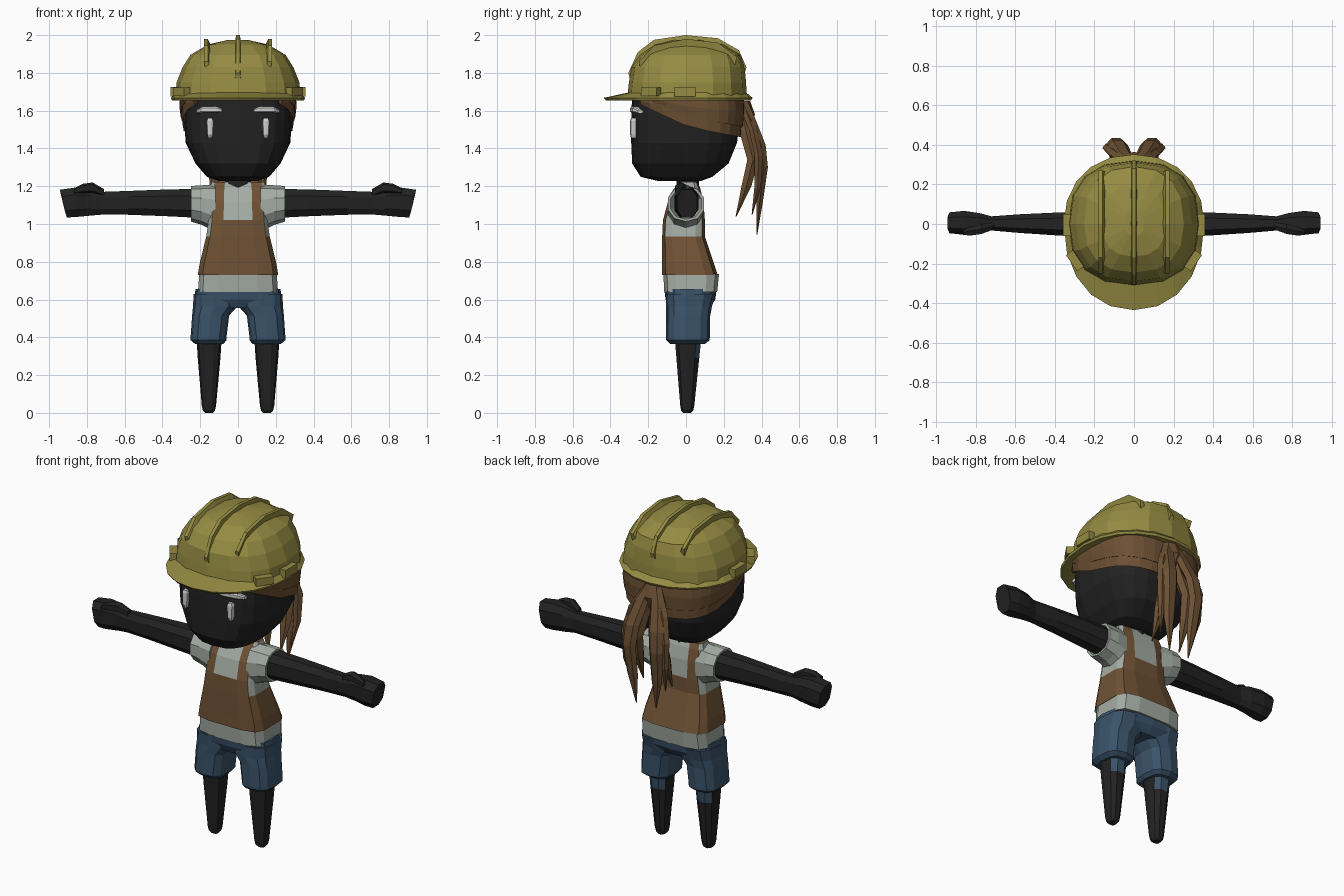
import bpy, bmesh
from math import sin, cos, pi, radians
from mathutils import Matrix, Vector

if "Cube" in bpy.data.objects:
    bpy.data.objects.remove(bpy.data.objects["Cube"])


def material(name, r, g, b):
    m = bpy.data.materials.new(name)
    m.use_nodes = True
    m.diffuse_color = (r, g, b, 1)
    bsdf = next(n for n in m.node_tree.nodes if n.type == 'BSDF_PRINCIPLED')
    bsdf.inputs["Base Color"].default_value = (r, g, b, 1)
    bsdf.inputs["Roughness"].default_value = 0.8
    return m


HELMET = material("helmet yellow", 0.30, 0.26, 0.055)
SKIN = material("dark skin", 0.016, 0.016, 0.016)
HAIR = material("hair brown", 0.15, 0.08, 0.034)
VEST = material("vest brown", 0.16, 0.085, 0.035)
SHIRT = material("shirt grey", 0.37, 0.41, 0.37)
DENIM = material("denim blue", 0.042, 0.085, 0.14)
WHITE = material("eye white", 0.62, 0.62, 0.6)


def finish(name, bm, mats, rule=None):
    bmesh.ops.recalc_face_normals(bm, faces=bm.faces)
    if rule:
        for f in bm.faces:
            f.material_index = rule(f.calc_center_median())
    me = bpy.data.meshes.new(name)
    bm.to_mesh(me)
    bm.free()
    for m in mats:
        me.materials.append(m)
    ob = bpy.data.objects.new(name, me)
    bpy.context.collection.objects.link(ob)
    return ob


def loft(name, rings, mats, rule=None):
    """Skin a list of equal-length rings and cap both ends."""
    bm = bmesh.new()
    vs = [[bm.verts.new(p) for p in ring] for ring in rings]
    n = len(vs[0])
    for a, b in zip(vs, vs[1:]):
        for i in range(n):
            j = (i + 1) % n
            bm.faces.new((a[i], a[j], b[j], b[i]))
    bm.faces.new(vs[0])
    bm.faces.new(vs[-1])
    return finish(name, bm, mats, rule)


def power(v, p):
    return (1 if v > 0 else -1) * abs(v) ** (2 / p)


def outline(a, rx, yf, yb, p):
    """Rounded-box outline, with its own front and back depth."""
    cy = 0 if yf < 0 < yb else (yf + yb) / 2
    s = power(sin(a), p)
    return rx * power(cos(a), p), cy + s * ((yb - cy) if s > 0 else (cy - yf))


def upright(name, rows, mats, n=8, p=2.0, side=1, rule=None):
    """Rows are (centre x, z, half width, front y, back y)."""
    rings = []
    for cx, z, rx, yf, yb in rows:
        pts = [outline(2 * pi * i / n, rx, yf, yb, p) for i in range(n)]
        rings.append([(side * cx + x, y, z) for x, y in pts])
    return loft(name, rings, mats, rule)


def sideways(name, rows, mats, side, n=8, p=2.6, slant=0):
    """Rows are (x, y, z, half depth, half height)."""
    rings = []
    for k, (x, y, z, ry, rz) in enumerate(rows):
        ring = []
        for i in range(n):
            a = 2 * pi * (i + 0.5) / n
            lean = slant * sin(a) if k == len(rows) - 1 else 0
            ring.append((side * (x + lean), y + ry * power(cos(a), p), z + rz * power(sin(a), p)))
        rings.append(ring)
    return loft(name, rings, mats)


def box(name, loc, size, turn, mat):
    bm = bmesh.new()
    bmesh.ops.create_cube(bm, size=1, matrix=Matrix.Translation(loc)
                          @ Matrix.Rotation(turn, 4, 'Z') @ Matrix.Diagonal((*size, 1)))
    return finish(name, bm, [mat])


# Head
upright("head", [(0, 1.228, .10, -.15, .08), (0, 1.25, .165, -.24, .14),
                 (0, 1.32, .225, -.285, .225), (0, 1.43, .277, -.29, .27),
                 (0, 1.55, .285, -.29, .285), (0, 1.70, .28, -.285, .28)], [SKIN], 20, 2.9)
upright("neck", [(0, 1.15, .07, -.05, .07), (0, 1.26, .07, -.05, .07)], [SKIN])

# Hard hat: shell, brim, ridges and clips
upright("helmet_shell", [(0, 1.665, .332, -.312, .322), (0, 1.75, .325, -.302, .318),
                         (0, 1.83, .293, -.29, .31), (0, 1.895, .252, -.245, .29),
                         (0, 1.95, .16, -.165, .20), (0, 1.975, .05, -.06, .07)], [HELMET], 16, 2.4)
upright("helmet_brim", [(0, 1.655, .35, -.425, .345), (0, 1.668, .355, -.435, .352),
                        (0, 1.695, .33, -.31, .32)], [HELMET], 20, 2.15)


def ridge(name, x, lean, path):
    rings = []
    for y, z in path:
        rings.append([(x - .02, y * .95, z - .06), (x + .02, y * .95, z - .06),
                      (x + lean + .01, y, z), (x + lean - .01, y, z)])
    loft(name, rings, [HELMET])


ridge("centre_ridge", 0, 0, [(-.305, 1.80), (-.255, 1.91), (-.17, 1.975), (0, 2.0),
                             (.17, 1.983), (.28, 1.92), (.32, 1.83)])
for s, tag in ((1, "left"), (-1, "right")):
    ridge(tag + "_ridge", s * .15, s * .02, [(-.25, 1.86), (-.17, 1.945), (0, 1.98),
                                            (.17, 1.96), (.27, 1.885)])
    box(tag + "_clip", (s * .335, -.005, 1.70), (.045, .11, .05), 0, HELMET)
    box(tag + "_front_clip", (s * .297, -.185, 1.70), (.045, .10, .045), s * radians(-35), HELMET)

# Eyes and brows
for s, tag in ((1, "left"), (-1, "right")):
    upright(tag + "_eye", [(.148, 1.455, .010, -.291, -.26), (.148, 1.475, .016, -.296, -.26),
                           (.148, 1.545, .020, -.296, -.26), (.148, 1.56, .013, -.291, -.26)],
            [WHITE], 8, 3, s)
    sideways(tag + "_brow", [(.085, -.28, 1.60, .012, .010), (.11, -.284, 1.605, .013, .017),
                             (.19, -.265, 1.605, .018, .017), (.22, -.242, 1.595, .014, .010)],
             [WHITE], s)


# Swept-back hair, rising towards the forehead
def hair_band(name, start, lift, out):
    rings = []
    steps = 18
    for k in range(steps + 1):
        a = radians(start + (180 - 2 * start) * k / steps)
        x, y = outline(a, .285, -.29, .285, 2.9)
        low = 1.51 - .48 * (y - .02) if y < .02 else 1.51 - .19 * (y - .02)
        low = min(low + lift, 1.64)
        rows = [(.95, low + .015), (out, low), (out + .025, (low + 1.675) / 2),
                (out + .01, 1.675), (.95, 1.675)]
        rings.append([(x * f, y * f, z) for f, z in rows])
    loft(name, rings, [HAIR])


hair_band("hair_under_layer", -46, 0, 1.03)
hair_band("hair_upper_layer", -25, .055, 1.065)

# Ponytail locks: x, z, half width, front y, back y
upright("hair_tie", [(0, 1.50, .05, .26, .33), (0, 1.58, .07, .26, .365),
                     (0, 1.65, .05, .26, .34)], [HAIR], 8)
for s, tag in ((1, "left"), (-1, "right")):
    upright(tag + "_long_lock", [(.02, 1.64, .03, .27, .335), (.05, 1.56, .045, .31, .37),
                                 (.08, 1.42, .05, .37, .425), (.09, 1.30, .045, .385, .437),
                                 (.08, 1.12, .035, .37, .41), (.065, .945, .003, .372, .378)],
            [HAIR], 6, 2, s)
    upright(tag + "_inner_lock", [(.02, 1.60, .03, .26, .33), (.05, 1.48, .04, .28, .36),
                                  (.08, 1.34, .045, .32, .39), (.09, 1.2, .035, .29, .35),
                                  (.095, 1.04, .003, .262, .268)], [HAIR], 6, 2, s)
    upright(tag + "_outer_lock", [(.03, 1.62, .03, .28, .34), (.09, 1.50, .04, .33, .38),
                                  (.125, 1.36, .035, .36, .41), (.125, 1.2, .025, .36, .40),
                                  (.11, 1.05, .003, .347, .353)], [HAIR], 6, 2, s)

# Torso: shirt with a vest whose straps follow the columns of faces
torso_rows = [(.64, .212, -.115, .165), (.735, .205, -.12, .175), (.73, .213, -.127, .168),
              (.79, .203, -.126, .148), (.935, .168, -.126, .10), (1.02, .156, -.122, .10),
              (1.12, .152, -.095, .092), (1.19, .148, -.052, .075), (1.222, .14, -.03, .06)]


def torso_ring(z, w, yf, yb):
    d = (yb - yf) * .22
    half = [(.49 * w, yf), (.88 * w, yf + d * .3), (w, yf + d), (w, yb - d),
            (.88 * w, yb - d * .3), (.49 * w, yb)]
    return [(x, y, z) for x, y in half] + [(-x, y, z) for x, y in reversed(half)]


def torso_colour(c):
    if c.z < .734:
        return 0
    if c.z < .935:
        return 1
    on_side = abs(c.x) > .136
    if c.z < 1.02:
        return 0 if on_side else 1
    return 1 if c.z > 1.21 or (abs(c.x) > .05 and abs(c.x) < .125) else 0


loft("shirt_and_vest", [torso_ring(*r) for r in torso_rows], [SHIRT, VEST], torso_colour)

# Sleeves, arms and hands
for s, tag in ((1, "left"), (-1, "right")):
    sideways(tag + "_sleeve", [(.12, -.005, 1.085, .095, .125), (.19, 0, 1.10, .10, .105),
                               (.25, 0, 1.107, .10, .094), (.25, 0, 1.107, .085, .082),
                               (.19, 0, 1.107, .06, .06)], [SHIRT], s, 10, 2.2)
    sideways(tag + "_arm", [(.15, 0, 1.11, .062, .08), (.25, 0, 1.11, .066, .08),
                            (.38, 0, 1.112, .062, .075), (.58, .002, 1.112, .05, .067),
                            (.72, .003, 1.11, .038, .064), (.78, .008, 1.115, .05, .075),
                            (.86, .006, 1.115, .064, .083), (.925, .006, 1.108, .056, .078)],
             [SKIN], s, 8, 2.6, .02)
    sideways(tag + "_thumb", [(.71, -.01, 1.165, .02, .02), (.77, -.025, 1.192, .028, .028),
                              (.82, -.035, 1.188, .025, .025), (.865, -.042, 1.175, .016, .016)],
             [SKIN], s, 6)

# Shorts and legs
upright("shorts_seat", [(0, .555, .17, -.085, .125), (0, .60, .232, -.108, .155),
                        (0, .655, .225, -.115, .162)], [DENIM], 16, 3)


def leg_colour(c):
    return 1 if c.z > .29 and c.y > .035 else 0


for s, tag in ((1, "left"), (-1, "right")):
    upright(tag + "_shorts_leg", [(.125, .63, .11, -.108, .158), (.12, .565, .118, -.105, .138),
                                  (.145, .515, .098, -.105, .128), (.156, .40, .095, -.106, .126),
                                  (.156, .385, .095, -.105, .125), (.152, .365, .075, -.085, .10)],
            [DENIM], 12, 2.8, s)
    upright(tag + "_leg", [(.153, .40, .067, -.062, .085), (.153, .29, .060, -.053, .073),
                           (.154, .04, .038, -.032, .046), (.154, .012, .032, -.027, .04),
                           (.154, 0, .02, -.015, .028)], [SKIN, DENIM], 10, 2.4, s, leg_colour)
